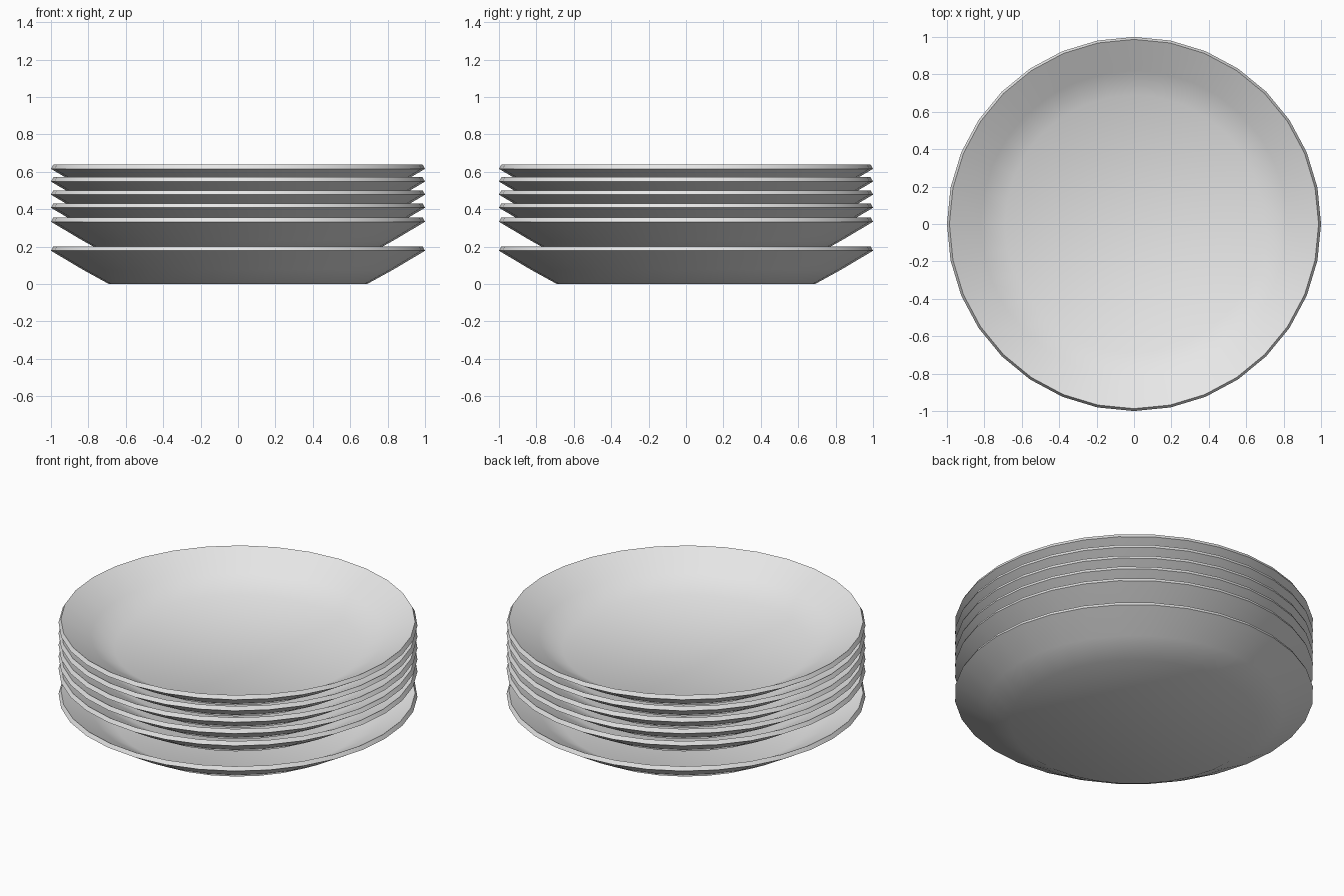
import bpy
import bmesh
import math

SIDES = 32

old = bpy.data.objects.get("Cube")
if old:
    bpy.data.objects.remove(old, do_unlink=True)

# Glazed ceramic
ceramic = bpy.data.materials.new("light_grey_ceramic")
ceramic.use_nodes = True
colour = (0.8, 0.8, 0.8, 1)
ceramic.diffuse_color = colour
ceramic.node_tree.nodes["Principled BSDF"].inputs["Base Color"].default_value = colour

# Plate section (radius, height): foot, outer wall, lip, inner wall, floor
profile = [(0.69, 0), (0.83, 0.077), (1.0, 0.178), (0.987, 0.201),
           (0.82, 0.108), (0.69, 0.035)]


def plate_mesh():
    bm = bmesh.new()
    rings = []
    for radius, height in profile:
        rings.append([bm.verts.new((radius * math.cos(math.tau * i / SIDES),
                                    radius * math.sin(math.tau * i / SIDES),
                                    height)) for i in range(SIDES)])
    for low, high in zip(rings, rings[1:]):
        for i in range(SIDES):
            j = (i + 1) % SIDES
            bm.faces.new((low[i], low[j], high[j], high[i]))
    # Underside and eating surface
    bm.faces.new(rings[0][::-1])
    bm.faces.new(rings[-1])
    mesh = bpy.data.meshes.new("plate")
    bm.to_mesh(mesh)
    bm.free()
    mesh.materials.append(ceramic)
    return mesh


# Stack of plates, with a wider gap above the lowest one
mesh = plate_mesh()
bpy.ops.object.select_all(action="DESELECT")
for n, base in enumerate((0, 0.155, 0.23, 0.3, 0.37, 0.438)):
    plate = bpy.data.objects.new(f"plate_{n + 1}", mesh)
    plate.location.z = base
    bpy.context.collection.objects.link(plate)

# Soft shading with a crisp lip
plate.select_set(True)
bpy.context.view_layer.objects.active = plate
bpy.ops.object.shade_smooth_by_angle(angle=math.radians(60))
